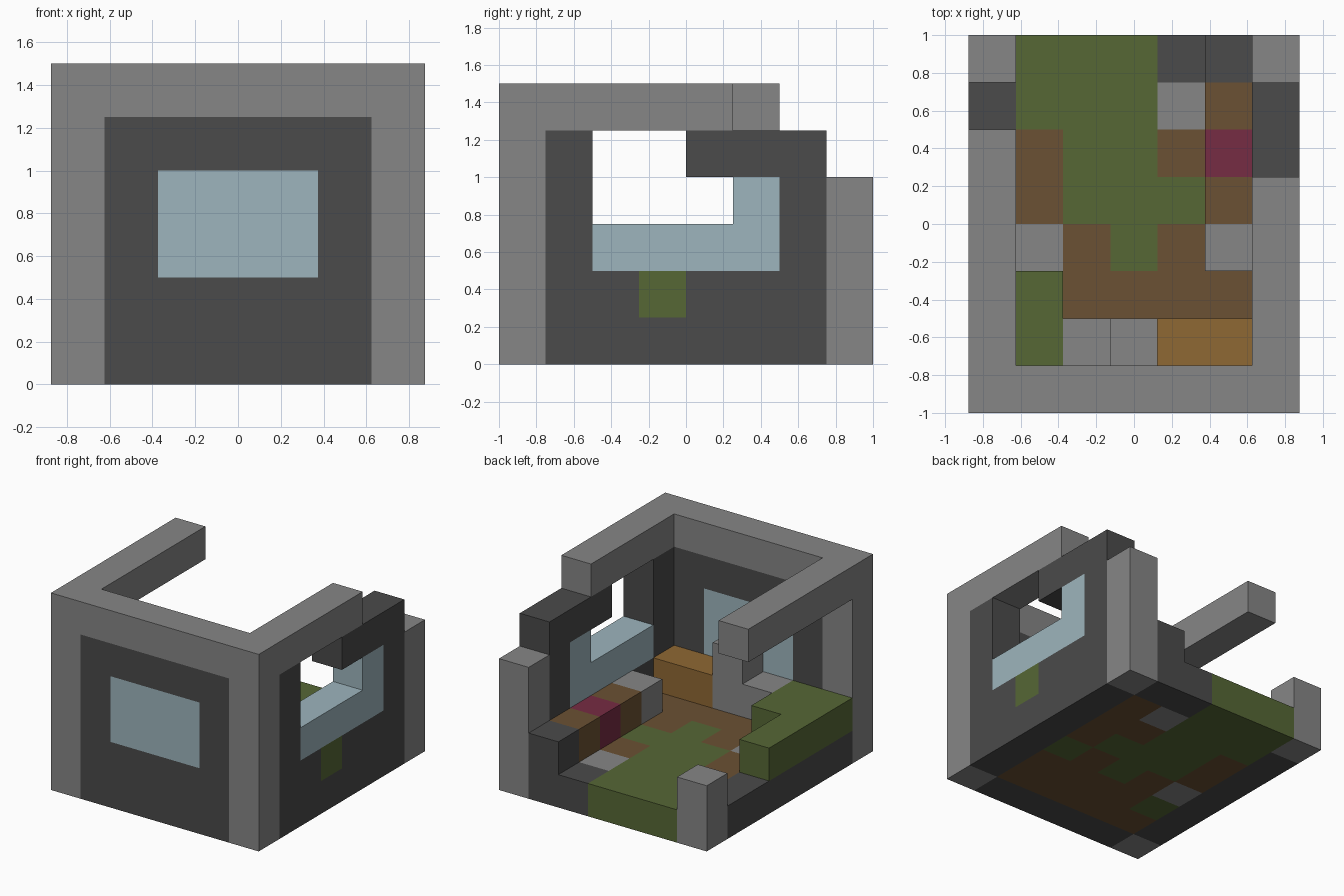
import bpy
import bmesh
import math
from mathutils import Vector

if "Cube" in bpy.data.objects:
    bpy.data.objects.remove(bpy.data.objects["Cube"], do_unlink=True)

UNIT = 0.25                           # edge of one building block
ORIGIN = Vector((-0.875, -1.0, 0.0))  # front corner of the block grid


def material(name, colour):
    mat = bpy.data.materials.new(name)
    mat.use_nodes = True
    rgba = (*colour, 1.0)
    mat.diffuse_color = rgba
    shader = next(n for n in mat.node_tree.nodes if n.type == "BSDF_PRINCIPLED")
    shader.inputs["Base Color"].default_value = rgba
    shader.inputs["Roughness"].default_value = 0.9
    return mat


STONE = material("light stone", (0.238, 0.238, 0.238))
DARK = material("dark stone", (0.069, 0.069, 0.069))
GLASS = material("pale blue glass", (0.337, 0.462, 0.509))
MOSS = material("moss green", (0.093, 0.136, 0.036))
WOOD = material("brown wood", (0.147, 0.083, 0.033))
RED = material("dark red", (0.181, 0.025, 0.056))
OCHRE = material("ochre", (0.275, 0.138, 0.033))


def box(x, y, z):
    """Set of blocks filling three half-open ranges."""
    return {(i, j, k) for i in range(*x) for j in range(*y) for k in range(*z)}


def part(name, cells):
    """Closed solid from a dict of block -> material, joined where blocks touch."""
    mats = list(dict.fromkeys(cells.values()))
    bm = bmesh.new()
    for cell, mat in cells.items():
        middle = ORIGIN + (Vector(cell) + Vector((0.5, 0.5, 0.5))) * UNIT
        made = bmesh.ops.create_cube(bm, size=UNIT)["verts"]
        bmesh.ops.translate(bm, verts=made, vec=middle)
        buried = []
        for face in {f for v in made for f in v.link_faces}:
            face.normal_update()
            face.material_index = mats.index(mat)
            step = tuple(c + round(n) for c, n in zip(cell, face.normal))
            if step in cells:
                buried.append(face)
        bmesh.ops.delete(bm, geom=buried, context="FACES_ONLY")
    bmesh.ops.remove_doubles(bm, verts=bm.verts[:], dist=0.001)
    bmesh.ops.dissolve_limit(bm, angle_limit=math.radians(1), verts=bm.verts[:],
                             edges=bm.edges[:], delimit={"MATERIAL"})
    mesh = bpy.data.meshes.new(name)
    bm.to_mesh(mesh)
    bm.free()
    for mat in mats:
        mesh.materials.append(mat)
    obj = bpy.data.objects.new(name, mesh)
    bpy.context.collection.objects.link(obj)
    return obj


def solid(name, mat, cells):
    return part(name, dict.fromkeys(cells, mat))


# Patchwork floor, rows listed from back to front
PATCH = {"g": MOSS, "d": DARK, "s": STONE, "b": WOOD}
ROWS = ["gggdd", "gggsb", "bggbb", "bgggb", "sbgbg", "gbbbb", "bbbbb"]
part("floor", {(1 + i, 7 - r, 0): PATCH[c]
               for r, row in enumerate(ROWS) for i, c in enumerate(row)})

# Front and back corner posts
for side, i, back_height in (("right", 0, 2), ("left", 6, 4)):
    solid(f"front_post_{side}", STONE, box((i, i + 1), (0, 1), (0, 5)))
    solid(f"back_post_{side}", STONE, box((i, i + 1), (7, 8), (0, back_height)))

# Roof rim, broken off at unequal lengths
solid("roof_rim", STONE, box((0, 7), (0, 1), (5, 6))
      | box((0, 1), (1, 6), (5, 6)) | box((6, 7), (1, 5), (5, 6)))

# Front wall with its window
front_window = box((2, 5), (0, 1), (2, 4))
solid("front_window", GLASS, front_window)
solid("front_wall", DARK, box((1, 6), (0, 1), (0, 5)) - front_window)

# Left wall with a broken window, a hole and a mossy block
left_window = box((6, 7), (2, 6), (2, 3)) | box((6, 7), (5, 6), (3, 4))
left_hole = box((6, 7), (2, 5), (3, 4)) | box((6, 7), (2, 4), (4, 5))
moss_block = box((6, 7), (3, 4), (1, 2))
solid("left_window", GLASS, left_window)
solid("moss_block", MOSS, moss_block)
solid("left_wall", DARK, box((6, 7), (1, 7), (0, 5))
      - left_window - left_hole - moss_block)

# Ruined right wall, with a hedge on top
solid("right_wall", DARK, box((0, 1), (1, 7), (0, 1)))
solid("hedge", MOSS, box((0, 1), (1, 5), (1, 2)) | box((1, 2), (1, 3), (1, 2)))

# Bench along the left wall, from front to back
BENCH = (("bench_stone_end", STONE), ("bench_front_seat", WOOD), ("bench_cushion", RED),
         ("bench_back_seat", WOOD), ("bench_wall_end", DARK))
for n, (name, mat) in enumerate(BENCH):
    solid(name, mat, box((5, 6), (3 + n, 4 + n), (1, 2)))

# Counter along the front wall
solid("ochre_chest", OCHRE, box((4, 6), (1, 2), (1, 2)))
solid("stone_counter", STONE, box((2, 4), (1, 2), (1, 2)) | box((3, 4), (1, 2), (2, 3)))
